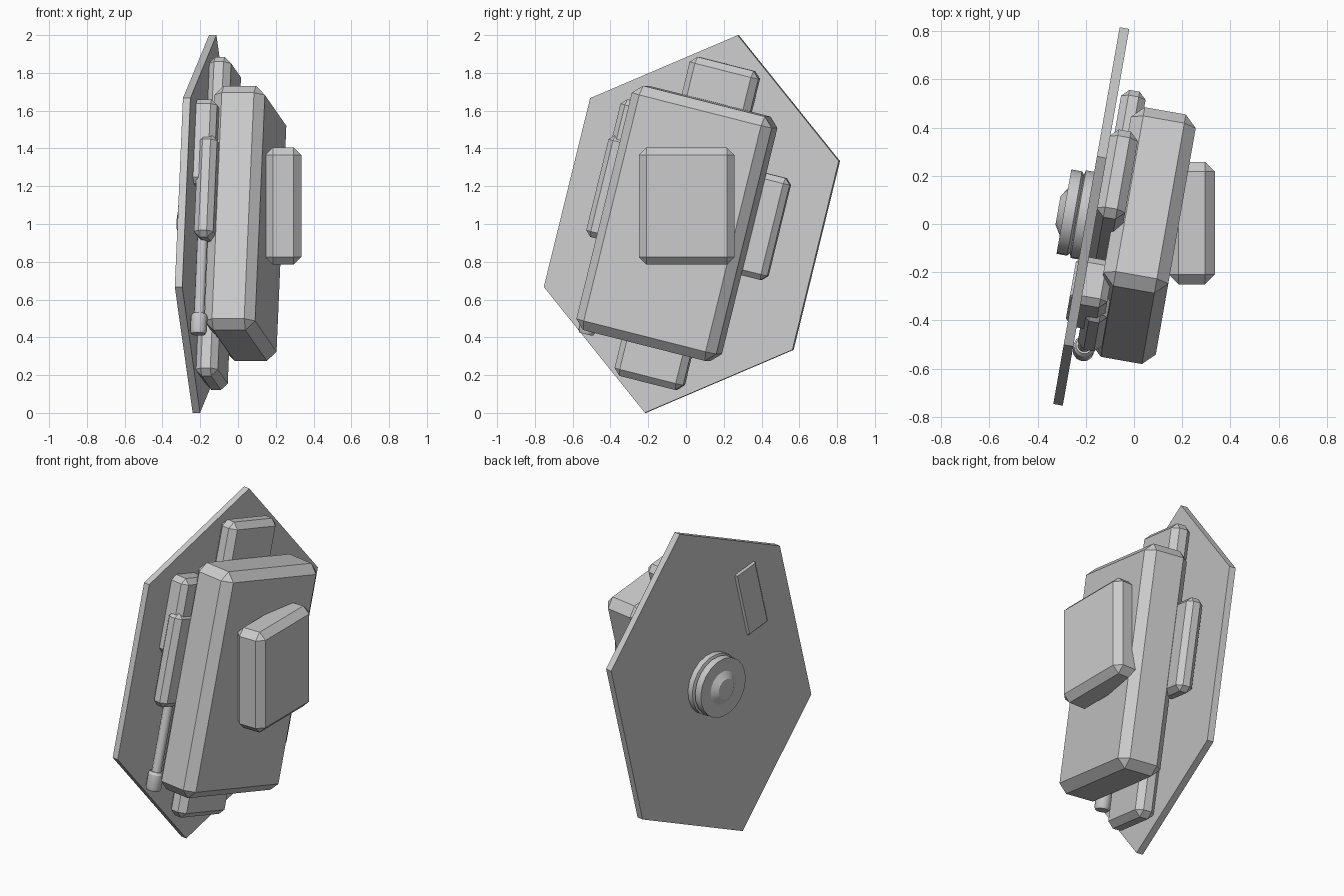
import bpy, bmesh, math
from mathutils import Matrix, Vector

cube = bpy.data.objects.get("Cube")
if cube:
    bpy.data.objects.remove(cube, do_unlink=True)

# Single plain grey
grey = bpy.data.materials.new("light_grey")
grey.use_nodes = True
grey.diffuse_color = (0.6, 0.6, 0.6, 1)
grey.node_tree.nodes["Principled BSDF"].inputs["Base Color"].default_value = (0.6, 0.6, 0.6, 1)

# Tilted frame shared by the plate and everything mounted on it:
# local x = out of the plate, local y = across, local z = along
TILT = (Matrix.Translation((0, 0, 1))
        @ Matrix.Rotation(math.radians(-10), 4, 'Z')
        @ Matrix.Rotation(math.radians(-14), 4, 'X'))


def finish(name, bm, matrix):
    bmesh.ops.recalc_face_normals(bm, faces=bm.faces)
    mesh = bpy.data.meshes.new(name)
    bm.to_mesh(mesh)
    bm.free()
    mesh.materials.append(grey)
    obj = bpy.data.objects.new(name, mesh)
    obj.matrix_world = matrix
    bpy.context.collection.objects.link(obj)
    bpy.ops.object.select_all(action='DESELECT')
    obj.select_set(True)
    bpy.context.view_layer.objects.active = obj
    bpy.ops.object.shade_smooth_by_angle(angle=math.radians(30))
    return obj


def box(name, xs, ys, zs, bevel, matrix=TILT):
    """Chamfered box given as three (low, high) ranges."""
    bm = bmesh.new()
    bmesh.ops.create_cube(bm, size=1)
    for v in bm.verts:
        v.co = Vector([(lo + hi) / 2 + c * (hi - lo)
                       for c, (lo, hi) in zip(v.co, (xs, ys, zs))])
    bmesh.ops.bevel(bm, geom=bm.edges[:], offset=bevel, segments=1,
                    profile=0.5, affect='EDGES')
    return finish(name, bm, matrix)


def lathe(name, profile, sides, matrix, squeeze=1.0):
    """Capped turned solid: profile of (radius, height) about local z."""
    bm = bmesh.new()
    rings = []
    for r, h in profile:
        angles = [2 * math.pi * i / sides for i in range(sides)]
        rings.append([bm.verts.new((r * math.cos(t), squeeze * r * math.sin(t), h))
                      for t in angles])
    for low, high in zip(rings, rings[1:]):
        for i in range(sides):
            j = (i + 1) % sides
            bm.faces.new((low[i], low[j], high[j], high[i]))
    bm.faces.new(rings[0])
    bm.faces.new(rings[-1])
    return finish(name, bm, matrix)


# Turns lathe z to plate-outward x, with lathe x pointing along the plate
OUTWARD = TILT @ Matrix(((0, 0, 1, 0), (0, 1, 0, 0), (-1, 0, 0, 0), (0, 0, 0, 1)))

# Hexagonal back plate
lathe("hex_plate", [(1.03, -0.2), (1.03, -0.16)], 6, OUTWARD, squeeze=0.772)

# Stepped round hub behind the plate
lathe("rear_hub", [(0.185, -0.19), (0.185, -0.235), (0.165, -0.24), (0.178, -0.25),
                   (0.178, -0.295), (0.1, -0.295), (0.06, -0.32)], 20, OUTWARD)

# Main housing and the long spine behind it
box("main_housing", (-0.09, 0.183), (-0.428, 0.347), (-0.673, 0.66), 0.05)
box("spine_block", (-0.165, -0.044), (-0.202, 0.178), (-0.87, 0.87), 0.035)

# Pods on each side of the housing
for side, lo, hi in (("front", -0.525, -0.3), ("rear", 0.25, 0.478)):
    box(side + "_side_pod", (-0.145, -0.042), (lo, hi), (-0.194, 0.362), 0.03)

# Taller block that pokes through the plate
box("upper_side_block", (-0.21, -0.053), (-0.51, -0.305), (0.1, 0.56), 0.03)

# Rod with a thicker end cap below the front pod
ROD = TILT @ Matrix.Translation((-0.115, -0.4, 0))
lathe("side_rod", [(0.028, -0.6), (0.028, -0.15)], 12, ROD)
lathe("rod_cap", [(0.038, -0.7), (0.045, -0.685), (0.045, -0.605), (0.036, -0.59)], 12, ROD)

# Upright cover box on the outer face of the housing
box("cover_box", (0.145, 0.335), (-0.25, 0.257), (0.785, 1.405), 0.04, Matrix())
